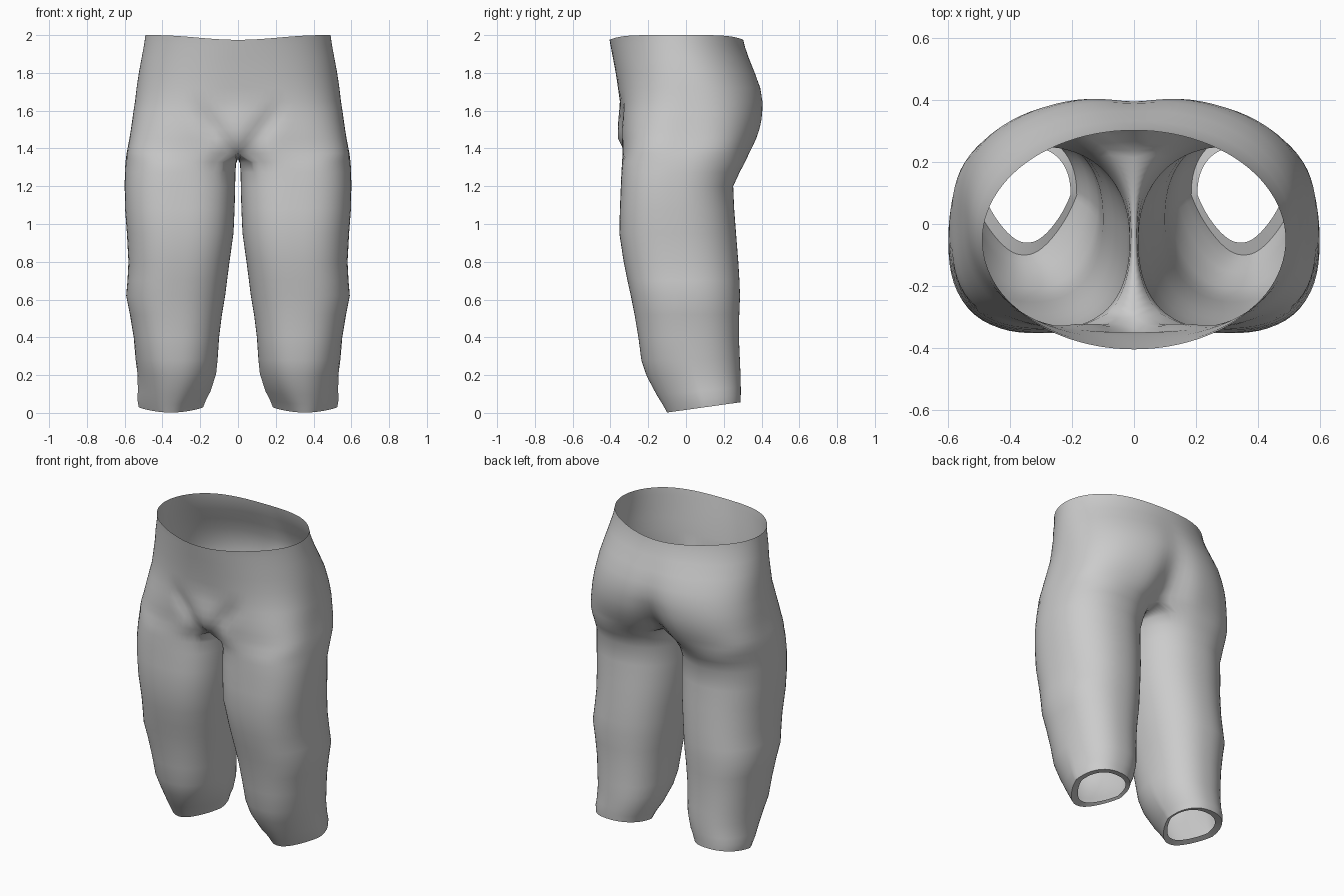
import bpy, bmesh, math

if "Cube" in bpy.data.objects:
    bpy.data.objects.remove(bpy.data.objects["Cube"])

OUT, INN = 48, 24          # segments round the outside, and along the inner thigh
RING = OUT + INN

# hips: height, half width, front y, back y, front and back squareness, cleft depth
HIPS = [(2.00, .49, -.405, .303, 2.0, 2.0, 0), (1.95, .497, -.398, .312, 2.0, 2.0, 0),
        (1.88, .51, -.387, .335, 2.1, 2.05, .003), (1.80, .525, -.372, .37, 2.2, 2.1, .006),
        (1.72, .537, -.36, .402, 2.4, 2.2, .012), (1.65, .545, -.35, .414, 2.6, 2.3, .018),
        (1.60, .553, -.347, .414, 2.8, 2.4, .027), (1.55, .56, -.345, .409, 3.0, 2.5, .04),
        (1.50, .567, -.345, .398, 3.2, 2.6, .055), (1.45, .575, -.343, .382, 3.4, 2.75, .075),
        (1.41, .583, -.34, .362, 3.6, 2.9, .095), (1.375, .59, -.338, .342, 3.8, 3.1, .105)]
# legs: height, inner x, outer x, front y, back y, hem tilt
LEGS = [(1.33, .012, .597, -.34, .318, 0), (1.28, .014, .60, -.342, .285, 0),
        (1.20, .015, .60, -.345, .25, 0), (1.08, .018, .598, -.35, .255, 0),
        (.95, .024, .588, -.353, .265, 0), (.80, .045, .58, -.33, .277, 0),
        (.70, .058, .585, -.31, .283, 0), (.62, .068, .592, -.292, .286, 0),
        (.52, .085, .572, -.272, .282, 0), (.40, .10, .552, -.252, .28, 0),
        (.28, .108, .542, -.236, .285, .02), (.20, .116, .532, -.208, .288, .05),
        (.10, .145, .53, -.155, .29, .09), (.05, .168, .533, -.125, .29, .12),
        (.002, .185, .525, -.10, .288, .14), (.01, .205, .485, -.06, .25, .14)]


def squircle(a, n):
    """Point on a unit superellipse in direction a."""
    c, s = math.cos(a), math.sin(a)
    r = (abs(c) ** n + abs(s) ** n) ** (-1 / n)
    return c * r, s * r


def hip_point(row, j):
    z, w, f, b, nf, nb, cleft = row
    a = math.pi * (j / OUT - .5)
    sx, sy = squircle(a, nf if a < 0 else nb)
    x = 0 if j in (0, OUT) else w * sx
    y = (f + b) / 2 + (b - f) / 2 * sy
    if a > 0:                                   # cleft between the buttocks
        y -= cleft * math.exp(-(x / .10) ** 2)
    elif z < 1.63:                              # groin folds and front bulge
        fold = .03 + .17 * (z - 1.36) / .24
        fade = min(1, (1.65 - z) / .12)
        y += fade * .028 * math.exp(-((x - fold) / .04) ** 2)
        y -= fade * .016 * math.exp(-(x / .08) ** 2)
        y += max(0, 1.43 - z) * .8 * math.exp(-(x / .08) ** 2)
    if z > 1.9:                                 # waistband dips front and back
        z -= .025 * (z - 1.9) / .1 * abs(math.sin(a)) ** 6
    return x, y, z


def leg_point(row, j):
    z, xi, xo, f, b, tilt = row
    if j <= OUT:
        a = math.radians(-130 + 260 * j / OUT)
    else:
        a = math.radians(130 + 100 * (j - OUT) / INN)
    high = min(1, max(0, (z - .4) / .6))        # squarer front on the thigh
    n = 2.3 + (.3 * high if math.sin(a) < 0 else -.1 * high)
    sx, sy = squircle(a, n)
    taper = 1 - 3 * tilt * max(-sy, 0)          # shin narrows to the front
    x = (xi + xo) / 2 + (xo - xi) / 2 * sx * taper
    y = (f + b) / 2 + (b - f) / 2 * sy
    return x, y, z + tilt * (y + .10)


bm = bmesh.new()
hips = [[bm.verts.new(hip_point(r, j)) for j in range(OUT + 1)] for r in HIPS]
legs = [[bm.verts.new(leg_point(r, j)) for j in range(RING)] for r in LEGS]

# crotch seam: runs under the body from back to front on the centre line
crotch = list(hips[-1])
y0, y1 = crotch[OUT].co.y, crotch[0].co.y
for k in range(1, INN):
    t = k / INN
    crotch.append(bm.verts.new((0, y0 + (y1 - y0) * t,
                                1.375 - .03 * math.sin(math.pi * t))))

for up, low in zip(hips, hips[1:]):
    for j in range(OUT):
        bm.faces.new((low[j], low[j + 1], up[j + 1], up[j]))
rings = [crotch] + legs
for up, low in zip(rings, rings[1:]):
    for j in range(RING):
        k = (j + 1) % RING
        bm.faces.new((low[j], low[k], up[k], up[j]))

# soften the join between hips and legs, keeping the centre line in place
soft = [v for v in bm.verts if 1.22 < v.co.z < 1.47 and v.co.x > .001]
for _ in range(3):
    bmesh.ops.smooth_vert(bm, verts=soft, factor=.35,
                          use_axis_x=True, use_axis_y=True, use_axis_z=True)

mesh = bpy.data.meshes.new("trousers")
bm.to_mesh(mesh)
bm.free()
trousers = bpy.data.objects.new("trousers", mesh)
bpy.context.collection.objects.link(trousers)

# second leg
mirror = trousers.modifiers.new("mirror", 'MIRROR')
mirror.use_mirror_merge = True
mirror.merge_threshold = .001

cloth = bpy.data.materials.new("grey cloth")
cloth.diffuse_color = (.6, .6, .6, 1)
cloth.use_nodes = True
cloth.node_tree.nodes["Principled BSDF"].inputs["Base Color"].default_value = cloth.diffuse_color
mesh.materials.append(cloth)

bpy.context.view_layer.objects.active = trousers
trousers.select_set(True)
bpy.ops.object.shade_smooth_by_angle(angle=math.radians(60))
